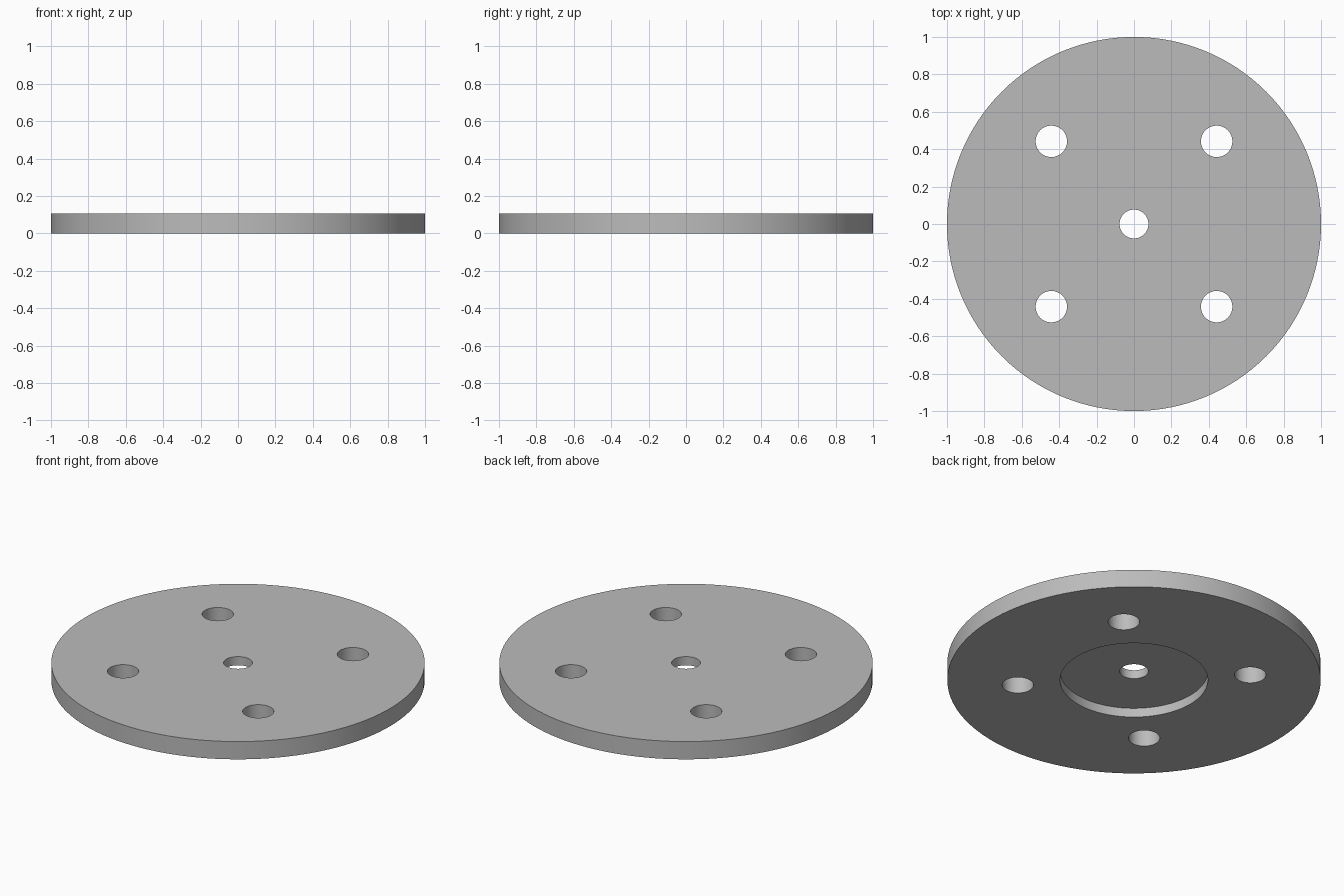
import bpy
import math

cube = bpy.data.objects.get("Cube")
if cube:
    bpy.data.objects.remove(cube, do_unlink=True)

THICKNESS = 0.105
RECESS_DEPTH = 0.054
HOLE_OFFSET = 0.442

grey = bpy.data.materials.new("plain_grey")
grey.use_nodes = True
colour = (0.5, 0.5, 0.5, 1)
grey.diffuse_color = colour
grey.node_tree.nodes["Principled BSDF"].inputs["Base Color"].default_value = colour


def cylinder(name, radius, bottom, top, x=0, y=0, sides=64):
    bpy.ops.mesh.primitive_cylinder_add(
        vertices=sides, radius=radius, depth=top - bottom,
        location=(x, y, (top + bottom) / 2))
    obj = bpy.context.object
    obj.name = name
    obj.data.materials.append(grey)
    return obj


def cut(target, cutter):
    mod = target.modifiers.new(cutter.name, "BOOLEAN")
    mod.operation = "DIFFERENCE"
    mod.solver = "EXACT"
    mod.object = cutter
    bpy.context.view_layer.objects.active = target
    bpy.ops.object.modifier_apply(modifier=mod.name)
    bpy.data.objects.remove(cutter, do_unlink=True)


# Round plate
plate = cylinder("round_plate", 1, 0, THICKNESS, sides=128)

# Shallow round recess underneath
cut(plate, cylinder("recess_cutter", 0.396, -0.1, RECESS_DEPTH, sides=96))

# Centre hole
cut(plate, cylinder("centre_hole_cutter", 0.077, -0.1, 0.2))

# Four bolt holes in a square
for sx in (-1, 1):
    for sy in (-1, 1):
        cut(plate, cylinder("bolt_hole_cutter", 0.084, -0.1, 0.2,
                            sx * HOLE_OFFSET, sy * HOLE_OFFSET))

# Smooth walls, sharp rims
bpy.ops.object.select_all(action="DESELECT")
plate.select_set(True)
bpy.context.view_layer.objects.active = plate
bpy.ops.object.shade_smooth_by_angle(angle=math.radians(30))
